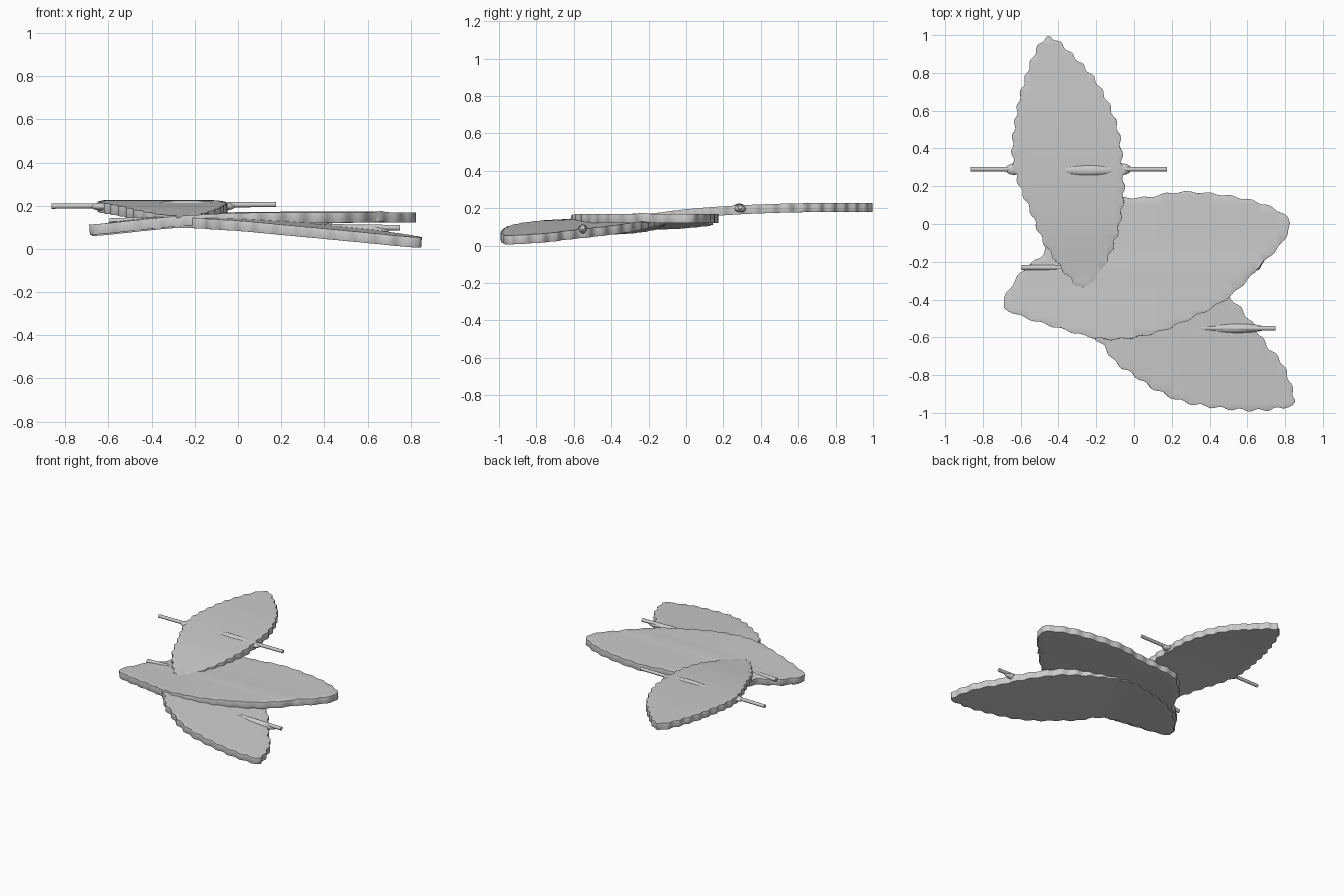
import bpy, bmesh, math
from mathutils import Vector

cube = bpy.data.objects.get("Cube")
if cube:
    bpy.data.objects.remove(cube)

grey = bpy.data.materials.new("plain grey")
grey.use_nodes = True
grey.diffuse_color = (0.6, 0.6, 0.6, 1)
grey.node_tree.nodes["Principled BSDF"].inputs["Base Color"].default_value = (0.6, 0.6, 0.6, 1)


def lerp(points, t):
    """Piecewise linear height along a sorted list of (position, height)."""
    if t <= points[0][0]:
        return points[0][1]
    for (a, za), (b, zb) in zip(points, points[1:]):
        if t <= b:
            return za + (zb - za) * (t - a) / (b - a)
    return points[-1][1]


def smooth_height(points, t, w=0.08):
    return sum(lerp(points, t + k * w) for k in (-1, 0, 1)) / 3


def scalloped(points, wave, depth, step=0.014):
    """Smooth closed outline through the points, with a rippled edge."""
    pts = [Vector(p) for p in points]
    n = len(pts)
    dense = []
    for i in range(n):
        p0, p1, p2, p3 = (pts[(i + k) % n] for k in (-1, 0, 1, 2))
        count = max(2, int((p2 - p1).length / step))
        for j in range(count):
            t = j / count
            dense.append(0.5 * (2 * p1 + (p2 - p0) * t + (2 * p0 - 5 * p1 + 4 * p2 - p3) * t * t
                                + (3 * p1 - p0 - 3 * p2 + p3) * t ** 3))
    out, run = [], 0
    for i, p in enumerate(dense):
        tangent = (dense[(i + 1) % len(dense)] - dense[i - 1]).normalized()
        run += (p - dense[i - 1]).length if i else 0
        ripple = depth * math.sin(2 * math.pi * run / wave + 0.9 * math.sin(run * 5))
        out.append(p + Vector((tangent.y, -tangent.x)) * ripple)
    return out


def finish(ob):
    ob.data.materials.append(grey)
    bpy.ops.object.select_all(action='DESELECT')
    ob.select_set(True)
    bpy.context.view_layer.objects.active = ob


def leaf(name, points, height, wave=0.085, depth=0.007, thick=0.048):
    """Thin curved leaf: flat outline, sliced into a grid, lifted and thickened."""
    bm = bmesh.new()
    bm.faces.new([bm.verts.new((p.x, p.y, 0)) for p in scalloped(points, wave, depth)])
    for axis in (0, 1):
        for i in range(-20, 21):
            co, no = Vector(), Vector()
            co[axis], no[axis] = i * 0.05 + 0.003, 1
            geom = bm.verts[:] + bm.edges[:] + bm.faces[:]
            bmesh.ops.bisect_plane(bm, geom=geom, plane_co=co, plane_no=no, dist=1e-5)
    bmesh.ops.remove_doubles(bm, verts=bm.verts, dist=0.002)
    bmesh.ops.triangulate(bm, faces=bm.faces)
    for v in bm.verts:
        v.co.z = height(v.co.x, v.co.y)
    bmesh.ops.recalc_face_normals(bm, faces=bm.faces)
    mesh = bpy.data.meshes.new(name)
    bm.to_mesh(mesh)
    bm.free()
    ob = bpy.data.objects.new(name, mesh)
    bpy.context.collection.objects.link(ob)
    finish(ob)
    solid = ob.modifiers.new("thickness", 'SOLIDIFY')
    solid.thickness, solid.offset = thick, 0
    bevel = ob.modifiers.new("soft rim", 'BEVEL')
    bevel.width, bevel.segments, bevel.angle_limit = 0.012, 2, math.radians(50)
    bpy.ops.object.shade_smooth_by_angle(angle=math.radians(50))


def rod(name, start, end, radius=0.012):
    a, b = Vector(start), Vector(end)
    bpy.ops.mesh.primitive_cylinder_add(vertices=12, radius=radius, depth=(b - a).length,
                                        location=(a + b) / 2)
    ob = bpy.context.object
    ob.name = name
    ob.rotation_euler = (b - a).to_track_quat('Z', 'Y').to_euler()
    finish(ob)
    bpy.ops.object.shade_smooth_by_angle(angle=math.radians(40))


def swelling(name, location, scale):
    bpy.ops.mesh.primitive_uv_sphere_add(segments=24, ring_count=12, location=location)
    ob = bpy.context.object
    ob.name = name
    ob.scale = scale
    finish(ob)
    bpy.ops.object.shade_smooth()


# Height of each leaf's middle surface
back_line = [(-0.34, 0.125), (0, 0.172), (0.3, 0.193), (0.6, 0.203), (1, 0.203)]
middle_line = [(-0.7, 0.085), (-0.3, 0.128), (0, 0.144), (0.83, 0.146)]
front_line = [(-0.7, 0.08), (-0.3, 0.108), (0, 0.103), (0.3, 0.08), (0.6, 0.053), (0.86, 0.026)]


def back_height(x, y):
    return smooth_height(back_line, y)


def middle_height(x, y):
    return smooth_height(middle_line, x) + 0.006 * math.exp(-((y + 0.23) / 0.025) ** 2)


def front_height(x, y):
    z = smooth_height(front_line, x) + 0.04 * (y + 0.95)
    return min(z, smooth_height(middle_line, x) - 0.006)


# Leaves, outlines run clockwise from above
leaf("back_leaf", [(-0.44, 0.99), (-0.33, 0.9), (-0.19, 0.74), (-0.09, 0.52), (-0.06, 0.3),
                   (-0.06, 0.1), (-0.12, -0.14), (-0.26, -0.34), (-0.45, -0.14), (-0.54, 0.05),
                   (-0.64, 0.32), (-0.62, 0.6), (-0.56, 0.82), (-0.5, 0.95)], back_height)
leaf("middle_leaf", [(0.82, 0.02), (0.7, 0.1), (0.5, 0.15), (0.25, 0.17), (0.05, 0.14),
                     (-0.12, 0.14), (-0.27, 0.12), (-0.42, -0.02), (-0.48, -0.16), (-0.59, -0.25),
                     (-0.69, -0.41), (-0.64, -0.47), (-0.4, -0.55), (-0.15, -0.61), (0.1, -0.58),
                     (0.3, -0.5), (0.5, -0.39), (0.66, -0.23), (0.79, -0.09)],
     middle_height, wave=0.11, depth=0.005)
leaf("front_leaf", [(0.85, -0.94), (0.79, -0.97), (0.6, -0.985), (0.3, -0.95), (0.12, -0.88),
                    (0, -0.8), (-0.1, -0.73), (-0.2, -0.61), (-0.4, -0.54), (-0.64, -0.46),
                    (-0.68, -0.41), (-0.58, -0.26), (-0.4, -0.16), (-0.1, -0.12), (0.15, -0.18),
                    (0.38, -0.28), (0.52, -0.4), (0.62, -0.52), (0.7, -0.64), (0.79, -0.75)],
     front_height, wave=0.1)

# Thin rods running across the leaves
rod("back_rod", (-0.865, 0.29, 0.198), (0.175, 0.29, 0.206))
rod("middle_rod", (-0.595, -0.23, 0.128), (0.3, -0.23, 0.158), 0.014)
rod("front_rod", (0.28, -0.552, 0.104), (0.75, -0.552, 0.098), 0.013)

# Flared roots where the rods enter the leaves
for side, x in (("right", -0.635), ("left", -0.06)):
    swelling("back_rod_root_" + side, (x, 0.29, 0.196), (0.045, 0.03, 0.018))
swelling("back_rib", (-0.24, 0.285, 0.205), (0.15, 0.03, 0.02))
swelling("front_rib", (0.5, -0.552, 0.085), (0.2, 0.028, 0.028))
